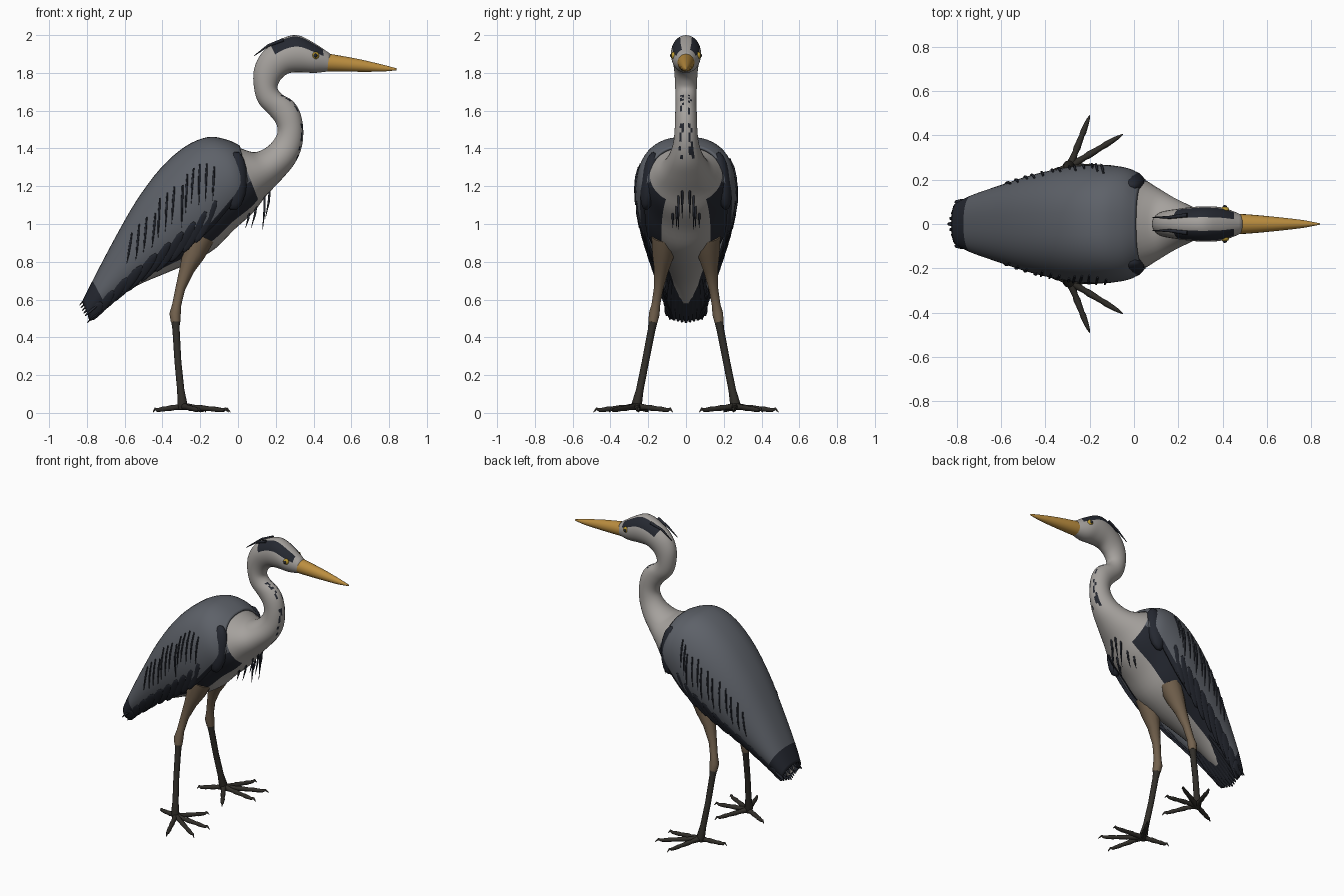
import bpy, bmesh, math, random
from mathutils import Vector, Matrix

if "Cube" in bpy.data.objects:
    bpy.data.objects.remove(bpy.data.objects["Cube"])
random.seed(4)


def mat(name, r, g, b):
    m = bpy.data.materials.new(name)
    m.diffuse_color = (r, g, b, 1)
    m.use_nodes = True
    m.node_tree.nodes["Principled BSDF"].inputs["Base Color"].default_value = m.diffuse_color
    return m


PALE = mat("pale_plumage", .38, .36, .34)
GREY = mat("grey_plumage", .11, .12, .14)
DARK = mat("dark_plumage", .018, .021, .03)
BILL = mat("bill_orange", .5, .27, .05)
TAN = mat("leg_tan", .17, .12, .075)
SHANK = mat("shank_dark", .03, .027, .022)
AMBER = mat("eye_amber", .5, .32, .03)


def sample(st, t):
    """Catmull-Rom interpolation of section rows, t in 0..1"""
    n = len(st) - 1
    f = min(max(t, 0), 1) * n
    i = min(int(f), n - 1)
    u = f - i
    p = [st[max(i - 1, 0)], st[i], st[i + 1], st[min(i + 2, n)]]
    return [.5 * (2 * b + (c - a) * u + (2 * a - 5 * b + 4 * c - d) * u * u
                  + (3 * b - a - 3 * c + d) * u ** 3) for a, b, c, d in zip(*p)]


def point(row, a, power=1.0, grow=1.0):
    """Point on a section: row = top x,z, bottom x,z, half width"""
    tx, tz, bx, bz, w = row[:5]
    c, s = math.cos(a) * grow, math.sin(a)
    y = w * grow * math.copysign(abs(s) ** power, s)
    return Vector(((tx + bx) / 2 + c * (tx - bx) / 2, y, (tz + bz) / 2 + c * (tz - bz) / 2))


def finish(name, bm, mats):
    bmesh.ops.recalc_face_normals(bm, faces=bm.faces)
    me = bpy.data.meshes.new(name)
    bm.to_mesh(me)
    bm.free()
    for m in mats:
        me.materials.append(m)
    for p in me.polygons:
        p.use_smooth = True
    ob = bpy.data.objects.new(name, me)
    bpy.context.collection.objects.link(ob)
    return ob


def loft(name, st, mats, pick=lambda t, a: 0, sides=32, sub=4, power=1.0, is_open=False):
    bm = bmesh.new()
    n = (len(st) - 1) * sub
    rings = []
    for k in range(n + 1):
        row = sample(st, k / n)
        A = math.radians(row[5]) if is_open else math.pi
        cnt = sides + 1 if is_open else sides
        rings.append([bm.verts.new(point(row, -A + 2 * A * j / sides, power)) for j in range(cnt)])
    for k in range(n):
        for j in range(sides):
            j2 = j + 1 if is_open else (j + 1) % sides
            f = bm.faces.new((rings[k][j], rings[k][j2], rings[k + 1][j2], rings[k + 1][j]))
            f.material_index = pick((k + .5) / n, abs(-180 + 360 * (j + .5) / sides))
    if not is_open:
        bm.faces.new(rings[0])
        bm.faces.new(rings[-1])
    return finish(name, bm, mats)


def tubes(name, paths, m):
    """Tapered tubes; each path is a list of (x, y, z, radius)"""
    cu = bpy.data.curves.new(name, 'CURVE')
    cu.dimensions = '3D'
    cu.bevel_depth = 1
    cu.bevel_resolution = 3
    cu.use_fill_caps = True
    for path in paths:
        sp = cu.splines.new('POLY')
        sp.points.add(len(path) - 1)
        for q, (x, y, z, r) in zip(sp.points, path):
            q.co = (x, y, z, 1)
            q.radius = r
        sp.use_smooth = True
    cu.materials.append(m)
    ob = bpy.data.objects.new(name, cu)
    bpy.context.collection.objects.link(ob)


def blob(bm, a, b, w, th, normal):
    """Flattened ellipsoid from a to b: feathers, shoulders, eyes"""
    a, b = Vector(a), Vector(b)
    d = b - a
    x = d.normalized()
    side = Vector(normal).cross(x).normalized()
    R = Matrix((x, side, x.cross(side))).transposed().to_4x4()
    M = Matrix.Translation((a + b) / 2) @ R @ Matrix.Diagonal((d.length / 2, w, th, 1))
    bmesh.ops.create_uvsphere(bm, u_segments=14, v_segments=10, radius=1, matrix=M)


# Head, neck, chest and belly in one continuous loft
body = [(.49, 1.90, .49, 1.81, .04), (.40, 1.96, .41, 1.80, .073), (.31, 2.0, .34, 1.803, .08),
        (.22, 1.975, .275, 1.80, .075), (.13, 1.91, .235, 1.775, .066), (.085, 1.82, .215, 1.745, .06),
        (.085, 1.72, .21, 1.715, .057), (.11, 1.64, .235, 1.685, .056), (.165, 1.58, .285, 1.655, .056),
        (.20, 1.535, .325, 1.60, .058), (.21, 1.49, .345, 1.51, .06), (.19, 1.445, .338, 1.41, .068),
        (.15, 1.405, .30, 1.32, .09), (.09, 1.38, .23, 1.235, .125), (.03, 1.395, .15, 1.15, .17),
        (-.04, 1.42, .08, 1.06, .21), (-.16, 1.43, -.02, .97, .23), (-.28, 1.37, -.12, .87, .235),
        (-.40, 1.26, -.24, .80, .22), (-.52, 1.09, -.38, .74, .17), (-.64, .88, -.54, .67, .12),
        (-.76, .67, -.70, .56, .075), (-.81, .56, -.78, .50, .04)]


def body_colour(t, a):
    k = t * (len(body) - 1)
    if .6 < k < 3.6 and 25 < a < 72:       # black crown stripes
        return 1
    if 7 < k < 12 and 150 < a < 172:       # broken throat streaks
        return 1 if random.random() < .35 else 0
    if k > 14.5 and 100 < a < 145:         # dark flank band
        return 1
    return 2 if k > 14.5 and a < 100 else 0


loft("head_neck_and_body", body, [PALE, DARK, GREY], body_colour)

# Folded wings and back as one open shell; last number is the lower edge angle
mantle = [(.01, 1.415, .09, 1.07, .20, 95), (-.06, 1.447, .04, 1.03, .245, 112),
          (-.16, 1.46, -.02, .96, .263, 122), (-.28, 1.41, -.12, .86, .268, 128),
          (-.41, 1.295, -.24, .79, .252, 132), (-.54, 1.12, -.38, .72, .22, 134),
          (-.66, .91, -.54, .64, .175, 135), (-.77, .70, -.69, .55, .13, 135),
          (-.825, .59, -.78, .48, .095, 135)]
wings = loft("folded_wings", mantle, [GREY, DARK],
             lambda t, a: 1 if t > .86 or (a > 166 and t > .2) else 0, sides=36, power=.8, is_open=True)
sol = wings.modifiers.new("thickness", 'SOLIDIFY')
sol.thickness = .015
sol.offset = -1


def wing_point(t, deg, s, grow=1.0):
    row = sample(mantle, t)
    p = point(row, math.radians(deg), .8, grow)
    p.y *= s
    return p


# Dark flight feathers along the lower wing edge, and tail feathers
bm = bmesh.new()
for s in (1, -1):
    for i in range(10):
        t = .3 + .065 * i
        e = sample(mantle, t)[5]
        blob(bm, wing_point(t, e - 22, s), wing_point(t + .16, e + 6, s, 1.02), .03, .009, (0, s, -.4))
for i in range(-4, 5):
    y = i * .023
    blob(bm, (-.55, y * .9, .86 - abs(y)), (-.845 + abs(y) * .35, y * 1.1, .565 - abs(y) * .6), .024, .009, (-.6, y * 4, .7))
    blob(bm, (-.52, y * .8, .73), (-.805 + abs(y) * .2, y * .9, .472 + abs(y) * .2), .024, .009, (-.5, y * 3, .6))
finish("flight_and_tail_feathers", bm, [DARK])

# Dark shoulder patches
bm = bmesh.new()
for s in (1, -1):
    blob(bm, (-.01, s * .17, 1.385), (-.025, s * .215, 1.07), .066, .045, (0, s, .1))
finish("shoulders", bm, [DARK])

# Ragged thin plumes lying over each wing
paths = []
for s in (1, -1):
    for i in range(13):
        t = .26 + .035 * i
        a0 = 62 + random.uniform(-6, 6)
        path = []
        for k in range(4):
            p = wing_point(t + .02 * k, a0 + (11 + i % 3) * k, s, 1.012)
            path.append((*p, (.004, .006, .005, .001)[k]))
        paths.append(path)
tubes("wing_plumes", paths, DARK)

# Hanging chest plumes and head crest
paths = []
for s in (1, -1):
    for x, z, x2, z2, y in ((.17, 1.2, .145, 1.03, .02), (.14, 1.17, .13, .97, .04),
                            (.10, 1.12, .07, .98, .05), (.06, 1.08, .04, .98, .07)):
        paths.append([(x, s * y, z, .006), ((x + x2) / 2 + .005, s * y, (z + z2) / 2, .006), (x2, s * y, z2, .001)])
    paths.append([(.24, s * .04, 1.975, .01), (.16, s * .03, 1.945, .007), (.085, s * .03, 1.89, .002)])
tubes("chest_and_crest_plumes", paths, DARK)

# Bill
loft("bill", [(.46, 1.905, .46, 1.808, .046), (.52, 1.895, .52, 1.807, .043), (.64, 1.873, .64, 1.806, .032),
              (.76, 1.845, .76, 1.807, .018), (.84, 1.824, .84, 1.814, .003)], [BILL], sides=20)

# Eyes and pupils
for part, r, y, m in (("eyes", .02, .064, AMBER), ("pupils", .01, .077, DARK)):
    bm = bmesh.new()
    for s in (1, -1):
        blob(bm, (.41 - r, s * y, 1.892), (.41 + r, s * y, 1.892), r, r * .8, (0, s, 0))
    finish(part, bm, [m])

# Legs and feet
thighs, shanks, toes = [], [], []
for s in (1, -1):
    thighs.append([(-.2, s * .11, .93, .075), (-.235, s * .12, .84, .06), (-.27, s * .13, .76, .04),
                   (-.305, s * .145, .66, .026), (-.325, s * .16, .57, .024), (-.333, s * .168, .525, .03),
                   (-.33, s * .175, .48, .025)])
    shanks.append([(-.332, s * .17, .51, .026), (-.328, s * .182, .44, .02), (-.318, s * .215, .27, .019),
                   (-.303, s * .245, .12, .02), (-.295, s * .26, .05, .027), (-.293, s * .262, .018, .02)])
    foot = Vector((-.29, s * .26, .035))
    for x, y in ((-.45, .2), (-.2, .49), (-.05, .405), (-.04, .25), (-.17, .07)):
        tip = Vector((x, s * y, .012))
        path = [(*foot.lerp(tip, u), r) for u, r in
                ((0, .02), (.28, .013), (.36, .016), (.6, .012), (.68, .014), (.86, .01))]
        toes.append(path + [(*(foot.lerp(tip, .93) + Vector((0, 0, .008))), .007), (tip.x, tip.y, .004, .002)])
tubes("thighs", thighs, TAN)
tubes("shanks", shanks, SHANK)
tubes("toes", toes, SHANK)
